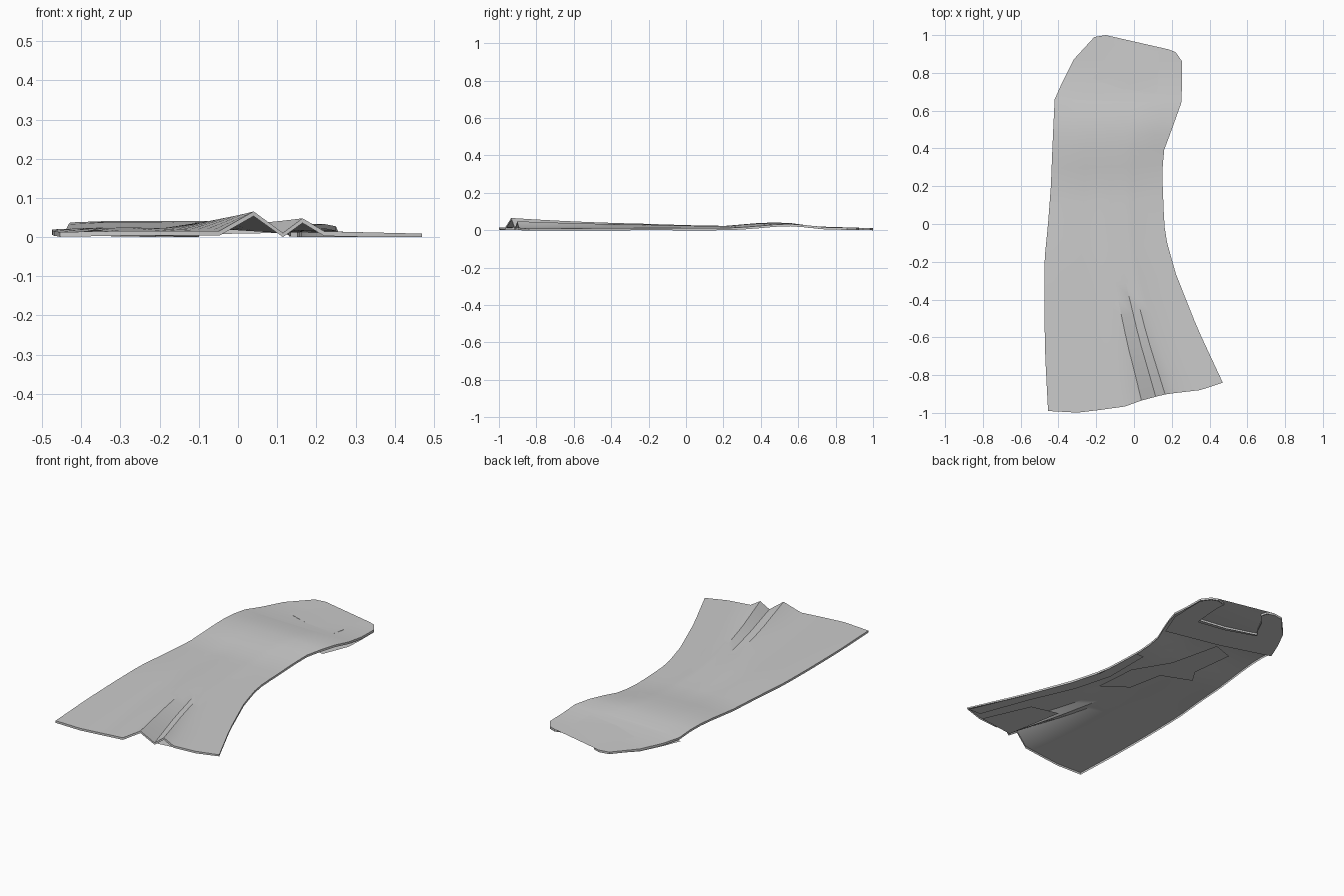
import bpy, bmesh

cube = bpy.data.objects.get("Cube")
if cube:
    bpy.data.objects.remove(cube, do_unlink=True)

cloth = bpy.data.materials.new("grey cloth")
cloth.use_nodes = True
colour = (0.6, 0.6, 0.6, 1)
cloth.diffuse_color = colour
cloth.node_tree.nodes["Principled BSDF"].inputs["Base Color"].default_value = colour


def lerp(a, b, t):
    return a + (b - a) * t


def interp(points, k):
    """Piecewise linear lookup in rising (key, value) pairs."""
    if k <= points[0][0]:
        return points[0][1]
    for (k0, v0), (k1, v1) in zip(points, points[1:]):
        if k <= k1:
            return lerp(v0, v1, (k - k0) / (k1 - k0))
    return points[-1][1]


def finish(bm, name):
    mesh = bpy.data.meshes.new(name)
    bm.to_mesh(mesh)
    bm.free()
    mesh.materials.append(cloth)
    obj = bpy.data.objects.new(name, mesh)
    bpy.context.collection.objects.link(obj)
    bpy.ops.object.select_all(action='DESELECT')
    obj.select_set(True)
    bpy.context.view_layer.objects.active = obj
    bpy.ops.object.shade_smooth_by_angle(angle=0.6)
    return obj


# Side seams as (y, x), height along the length as (y, z)
seam_a = [(-.99, -.455), (-.7, -.47), (-.45, -.475), (-.2, -.475),
          (0, -.455), (.2, -.44), (.45, -.43), (.66, -.42)]
seam_b = [(-.84, .47), (-.55, .335), (-.26, .22), (-.08, .17),
          (0, .16), (.25, .15), (.38, .155), (.5, .2), (.64, .25)]
height = [(-1, .016), (-.2, .025), (.2, .022), (.35, .037), (.45, .043),
          (.55, .04), (.65, .026), (.75, .016), (1, .012)]
# Across the width: hem sag and the two hem pleats
sag = [(0, 0), (.17, -.034), (.43, -.044), (.55, -.022), (.68, -.012), (.87, -.02), (1, 0)]
pleat = [(.44, 0), (.535, 1), (.616, -.1), (.67, .65), (.73, 0)]
columns = [0, .06, .17, .3, .44, .535, .616, .67, .73, .87, 1]
ROWS = 18

# Neckline and shoulder straps, running from one armhole round to the other
strap_b = [(.255, .75), (.255, .86), (.22, .91), (.18, .925), (.13, .91), (.135, .86), (.13, .78)]
neck = [(.12, .68), (-.05, .71), (-.22, .77)]
strap_a = [(-.19, .81), (-.15, .89), (-.1, .945), (-.11, .985), (-.15, 1), (-.21, .99),
           (-.26, .93), (-.32, .87), (-.38, .75)]
shoulder = strap_b + neck + strap_a

# Dress front: gridded body, shoulder yoke and a turned-down edge
bm = bmesh.new()
grid = []
for i in range(ROWS + 1):
    t = i / ROWS
    ya, yb = lerp(.66, -.99, t), lerp(.64, -.84, t)
    row = []
    for u in columns:
        x = lerp(interp(seam_a, ya), interp(seam_b, yb), u)
        y = lerp(ya, yb, u) + interp(sag, u) * t ** 4
        edge = lerp(1, interp([(0, .8), (.2, 1), (.7, .9), (1, .5)], u), min(1, t * 5))
        z = interp(height, y) * edge + .05 * interp(pleat, u) * t ** 2.5
        row.append(bm.verts.new((x, y, z)))
    grid.append(row)
for upper, lower in zip(grid, grid[1:]):
    for j in range(len(columns) - 1):
        bm.faces.new((upper[j], lower[j], lower[j + 1], upper[j + 1]))
rim = [bm.verts.new((x, y, interp(height, y))) for x, y in shoulder]
yoke = bm.faces.new(grid[0] + rim)
bmesh.ops.triangulate(bm, faces=[yoke], ngon_method='EAR_CLIP')
border = [e for e in bm.edges if e.is_boundary]
turned = bmesh.ops.extrude_edge_only(bm, edges=border)["geom"]
for v in turned:
    if isinstance(v, bmesh.types.BMVert):
        v.co.z = max(0, v.co.z - .012)
bmesh.ops.recalc_face_normals(bm, faces=bm.faces[:])
if sum(f.normal.z * f.calc_area() for f in bm.faces) < 0:
    bmesh.ops.reverse_faces(bm, faces=bm.faces[:])
finish(bm, "dress_front")


def under_panel(name, outline, z):
    """Flat panel facing down."""
    bm = bmesh.new()
    face = bm.faces.new([bm.verts.new((x, y, z)) for x, y in outline])
    face.normal_update()
    if face.normal.z > 0:
        face.normal_flip()
    bmesh.ops.triangulate(bm, faces=[face], ngon_method='EAR_CLIP')
    finish(bm, name)


# Back of the shoulders, and the loose folds of the back layer
under_panel("back_yoke", [(-.42, .65), (-.13, .56), (.19, .49), (.25, .64)] + shoulder, 0)
under_panel("back_seam_fold", [(.46, -.84), (.33, -.55), (.22, -.26), (.165, -.08), (.15, .2),
                               (.1, .2), (.1, -.08), (.16, -.3), (.27, -.55), (.38, -.84)], .003)
under_panel("back_hem_fold", [(.12, -.9), (.34, -.87), (.22, -.6), (.06, -.56)], .002)
under_panel("back_middle_fold", [(.08, -.2), (.06, .05), (-.06, .25), (-.13, .54), (-.25, .5),
                                 (-.22, .25), (-.27, .17), (-.1, .1), (-.06, -.1)], .004)
